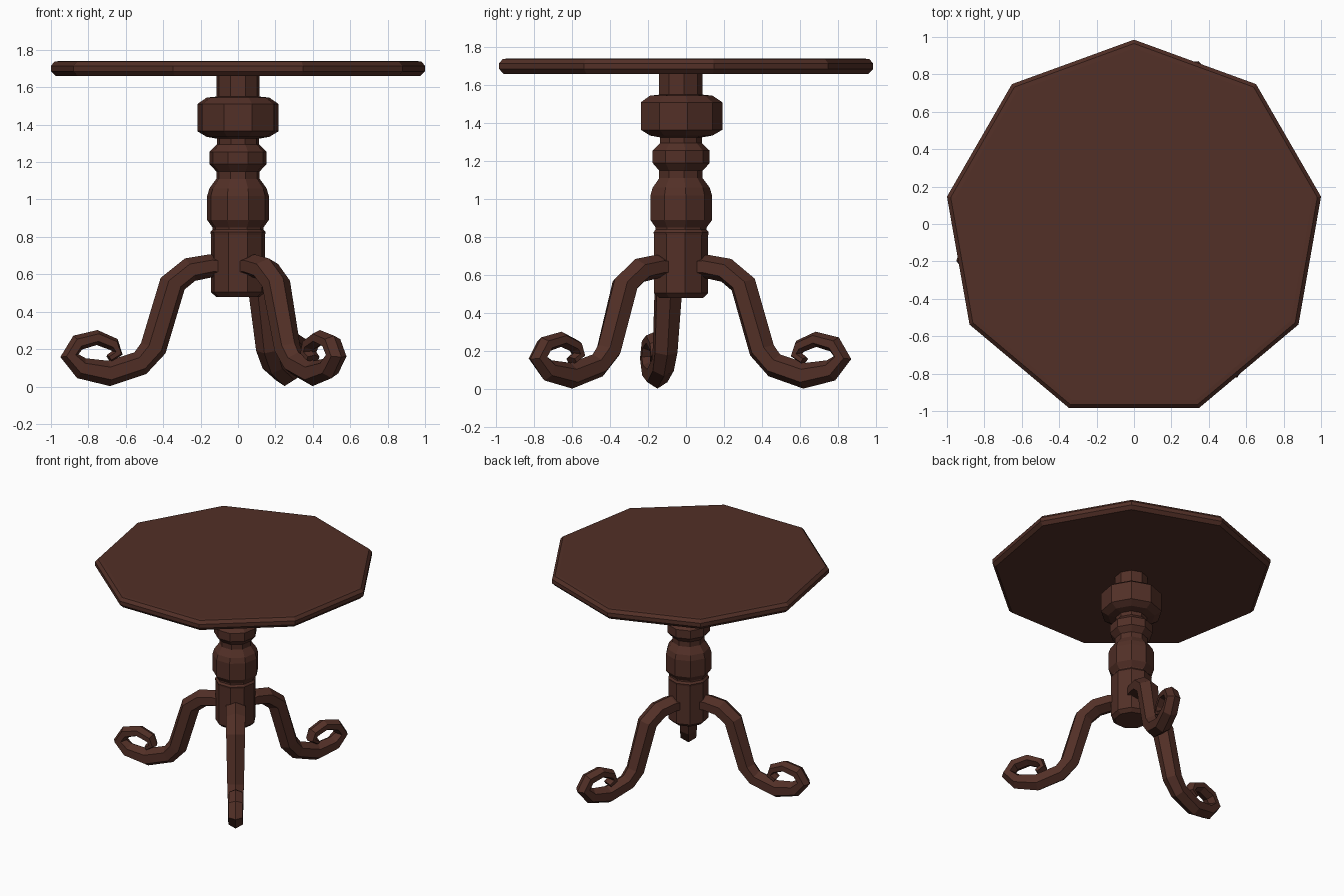
import bpy, bmesh, math
from mathutils import Vector

if "Cube" in bpy.data.objects:
    bpy.data.objects.remove(bpy.data.objects["Cube"])

CY = -0.03          # turning axis offset in y
SIDES = 9

wood = bpy.data.materials.new("dark brown wood")
wood.diffuse_color = (0.085, 0.029, 0.02, 1)
wood.use_nodes = True
wood.node_tree.nodes["Principled BSDF"].inputs["Base Color"].default_value = wood.diffuse_color


def skin(name, rings):
    """Bridge equal-sized rings of points and cap both ends."""
    bm = bmesh.new()
    loops = [[bm.verts.new(p) for p in ring] for ring in rings]
    n = len(loops[0])
    for a, b in zip(loops, loops[1:]):
        for i in range(n):
            j = (i + 1) % n
            bm.faces.new((a[i], a[j], b[j], b[i]))
    bm.faces.new(loops[0])
    bm.faces.new(loops[-1])
    bmesh.ops.recalc_face_normals(bm, faces=bm.faces)
    me = bpy.data.meshes.new(name)
    bm.to_mesh(me)
    bm.free()
    me.materials.append(wood)
    ob = bpy.data.objects.new(name, me)
    bpy.context.collection.objects.link(ob)
    return ob


def turned(name, profile):
    """Nine-sided turned part from (radius, height) pairs."""
    angs = [math.radians(90 + 360 / SIDES * i) for i in range(SIDES)]
    return skin(name, [[(r * math.cos(a), CY + r * math.sin(a), z) for a in angs]
                       for r, z in profile])


# Table top with a chamfered rim
turned("table_top", [(0.99, 1.66), (1.0154, 1.685), (1.0154, 1.715),
                     (0.995, 1.738), (0.97, 1.74)])

# Turned column
turned("column", [
    (0.12, 0.48), (0.147, 0.505), (0.147, 0.81), (0.15, 0.825), (0.138, 0.84),
    (0.138, 0.85), (0.167, 0.89), (0.167, 1.02), (0.155, 1.06), (0.118, 1.11),
    (0.118, 1.15), (0.155, 1.19), (0.155, 1.255), (0.113, 1.295), (0.113, 1.325),
    (0.17, 1.335), (0.221, 1.365), (0.221, 1.51), (0.17, 1.545), (0.118, 1.55),
    (0.118, 1.67)])

# Scrolled leg: (distance out, height, half thickness, half width)
LEG = [
    (0.08, 0.64, 0.055, 0.07), (0.15, 0.645, 0.062, 0.07), (0.26, 0.625, 0.066, 0.07),
    (0.355, 0.55, 0.072, 0.068), (0.46, 0.205, 0.072, 0.06), (0.53, 0.125, 0.066, 0.056),
    (0.70, 0.07, 0.068, 0.054), (0.85, 0.098, 0.058, 0.052), (0.915, 0.165, 0.05, 0.05),
    (0.87, 0.235, 0.044, 0.05), (0.765, 0.262, 0.04, 0.048), (0.675, 0.225, 0.036, 0.045),
    (0.655, 0.18, 0.03, 0.042), (0.70, 0.15, 0.022, 0.038)]


def leg(name, degrees):
    a = math.radians(degrees)
    out, side = Vector((math.cos(a), math.sin(a), 0)), Vector((-math.sin(a), math.cos(a), 0))
    up, base = Vector((0, 0, 1)), Vector((0, CY, 0))
    pts = [Vector(p[:2]) for p in LEG]
    rings = []
    for i, (r, z, t, w) in enumerate(LEG):
        d = (pts[min(i + 1, len(pts) - 1)] - pts[max(i - 1, 0)]).normalized()
        nrm = out * -d.y + up * d.x
        c = base + out * r + up * z
        # hexagonal section with ridges above and below
        rings.append([c + nrm * (t * n) + side * (w * s) for s, n in
                      ((0, 1), (1, .5), (1, -.5), (0, -1), (-1, -.5), (-1, .5))])
    return skin(name, rings)


leg("back_leg", 69)
leg("left_leg", 190)
leg("front_leg", 305)
